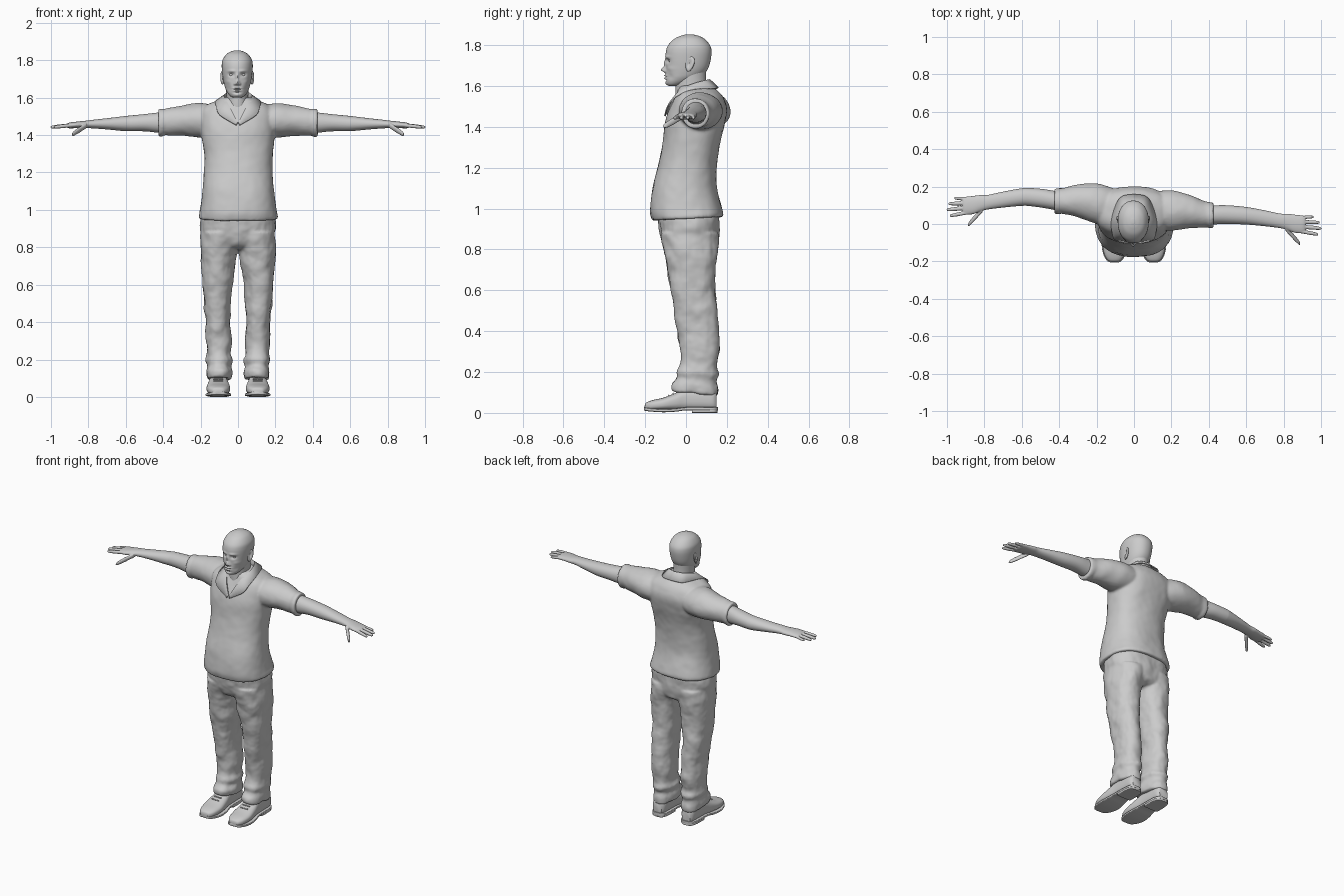
import bpy, bmesh, math
from mathutils import Vector, Matrix

TAU = 2 * math.pi


def spline(keys, steps):
    """Catmull-Rom interpolation of a list of equal-length tuples."""
    out = []
    for i in range(len(keys) - 1):
        a, b = keys[max(i - 1, 0)], keys[i]
        c, d = keys[i + 1], keys[min(i + 2, len(keys) - 1)]
        for k in range(steps):
            t = k / steps
            out.append([0.5 * (2*q + (r - p)*t + (2*p - 5*q + 4*r - s)*t*t + (3*q - p - 3*r + s)*t**3)
                        for p, q, r, s in zip(a, b, c, d)])
    return out + [list(keys[-1])]


def loft(bm, axis, keys, n=2.0, seg=48, steps=5, fn=lambda p: p):
    """Superelliptic rings given as (position on axis, lo, hi, lo, hi) of the other two axes."""
    order = {'X': (0, 1, 2), 'Y': (1, 0, 2), 'Z': (2, 0, 1)}[axis]
    rings = []
    for t, l1, h1, l2, h2 in spline(keys, steps):
        ring = []
        for k in range(seg):
            c, s = math.cos(TAU * k / seg), math.sin(TAU * k / seg)
            p = Vector((0, 0, 0))
            p[order[0]] = t
            p[order[1]] = (l1 + h1) / 2 + (h1 - l1) / 2 * math.copysign(abs(c) ** (2 / n), c)
            p[order[2]] = (l2 + h2) / 2 + (h2 - l2) / 2 * math.copysign(abs(s) ** (2 / n), s)
            ring.append(bm.verts.new(fn(p)))
        rings.append(ring)
    for a, b in zip(rings, rings[1:]):
        for k in range(seg):
            bm.faces.new((a[k], a[(k + 1) % seg], b[(k + 1) % seg], b[k]))
    bm.faces.new(rings[0])
    bm.faces.new(rings[-1])


def finish(bm, name, voxel=0, smooth=0, folds=0, fold_size=0.12):
    """Turn the bmesh into an object, optionally fusing its shells and adding cloth folds."""
    bmesh.ops.recalc_face_normals(bm, faces=bm.faces)
    me = bpy.data.meshes.new(name)
    bm.to_mesh(me)
    bm.free()
    me.shade_smooth()
    me.set_sharp_from_angle(angle=math.radians(50))
    ob = bpy.data.objects.new(name, me)
    bpy.context.collection.objects.link(ob)
    if voxel:
        m = ob.modifiers.new("fuse", 'REMESH')
        m.mode, m.voxel_size, m.use_smooth_shade = 'VOXEL', voxel, True
    if folds:
        m = ob.modifiers.new("folds", 'DISPLACE')
        m.texture = bpy.data.textures.new(name + "_folds", 'CLOUDS')
        m.texture.noise_scale = fold_size
        m.strength = folds
    if smooth:
        m = ob.modifiers.new("relax", 'SMOOTH')
        m.factor, m.iterations = 0.5, smooth
    return ob


def side(s):
    """Mirror to side s; the left arm is held a little further back."""
    return lambda p: Vector((s * p.x, p.y + (0.1 * min(1, max(0, (p.x - 0.08) * 2)) ** 0.7 if s < 0 else 0), p.z))


def flip(s):
    return lambda p: Vector((s * p.x, p.y, p.z))


# shirt: torso and sleeves fused
bm = bmesh.new()
hem = lambda p: Vector((p.x, p.y, p.z + 0.05 * p.y * max(0, 1 - (p.z - 0.95) / 0.2)))
loft(bm, 'Z', [(.95, -.208, .212, -.165, .18), (.965, -.209, .214, -.17, .183), (1.0, -.203, .206, -.176, .176),
               (1.1, -.19, .192, -.166, .153), (1.2, -.181, .184, -.137, .15), (1.3, -.182, .186, -.117, .162),
               (1.4, -.195, .195, -.105, .188), (1.48, -.2, .2, -.085, .2), (1.53, -.195, .195, -.064, .187),
               (1.56, -.165, .165, -.05, .17), (1.585, -.11, .11, -.042, .145), (1.605, -.072, .072, -.03, .115)],
     n=2.4, seg=64, fn=hem)
for s in (1, -1):
    loft(bm, 'X', [(.08, -.03, .17, 1.39, 1.55), (.2, -.035, .18, 1.387, 1.57), (.3, -.022, .155, 1.395, 1.556),
                   (.37, -.02, .125, 1.397, 1.545), (.39, -.018, .12, 1.4, 1.54), (.405, -.024, .118, 1.392, 1.541),
                   (.425, -.022, .113, 1.392, 1.538)], fn=side(s))
finish(bm, "shirt", voxel=.008, smooth=4, folds=.012, fold_size=.15)

# collar: folded strip around the neck, open in a V at the front
inner = [(0, .118, 1.63), (.055, .095, 1.625), (.076, .03, 1.607), (.062, -.03, 1.578), (.034, -.072, 1.525), (.004, -.096, 1.465)]
outer = [(0, .158, 1.59), (.075, .138, 1.588), (.118, .03, 1.582), (.116, -.05, 1.548), (.095, -.087, 1.505), (.008, -.104, 1.452)]
base = [(0, .1, 1.58), (.05, .08, 1.58), (.066, .025, 1.57), (.055, -.025, 1.545), (.03, -.06, 1.5), (.003, -.088, 1.455)]
bm = bmesh.new()
for s in (1, -1):
    rows = [[bm.verts.new((s * p[0], p[1], p[2])) for p in spline(path, 5)] for path in (base, inner, outer)]
    for a, b in zip(rows, rows[1:]):
        for k in range(len(a) - 1):
            bm.faces.new((a[k], a[k + 1], b[k + 1], b[k]))
bmesh.ops.remove_doubles(bm, verts=bm.verts, dist=.0005)
collar = finish(bm, "collar")
m = collar.modifiers.new("thickness", 'SOLIDIFY')
m.thickness, m.offset = .007, 0

# forearms and hands: arm, fingers and thumb fused
def finger(bm, a, b, r, fn):
    a, b = Vector(a), Vector(b)
    keys = []
    for t, f in ((0, 1), (.3, .97), (.55, 1), (.85, .85), (.96, .65), (1, .3)):
        p = a.lerp(b, t)
        keys.append((p.x, p.y - r * f, p.y + r * f, p.z - r * f, p.z + r * f))
    loft(bm, 'X', keys, seg=16, steps=3, fn=fn)


for s, name in ((1, "left_arm"), (-1, "right_arm")):
    bm = bmesh.new()
    loft(bm, 'X', [(.36, -.005, .1, 1.41, 1.525), (.43, -.002, .1, 1.413, 1.52), (.5, .0, .1, 1.42, 1.512),
                   (.6, -.003, .091, 1.421, 1.502), (.7, -.012, .073, 1.43, 1.49), (.78, -.022, .056, 1.436, 1.481),
                   (.82, -.032, .055, 1.437, 1.476), (.86, -.047, .05, 1.437, 1.472), (.9, -.05, .046, 1.436, 1.467),
                   (.915, -.043, .04, 1.44, 1.462)], n=2.1, fn=side(s))
    for y0, x1, y1, r in ((-.038, .985, -.056, .0105), (-.013, 1.002, -.024, .011),
                          (.012, .993, .008, .0105), (.035, .962, .038, .009)):
        finger(bm, (.885, y0, 1.453), (x1, y1, 1.442), r, side(s))
    finger(bm, (.81, -.022, 1.452), (.888, -.106, 1.402), .0155, side(s))
    finish(bm, name, voxel=.0035, smooth=3)

# trousers: hips and legs fused, with gathered cuffs
bm = bmesh.new()
loft(bm, 'Z', [(.785, -.11, .11, -.05, .1), (.81, -.17, .17, -.1, .15), (.88, -.2, .2, -.127, .16),
               (.94, -.2, .2, -.138, .165), (.99, -.185, .185, -.135, .16)], n=2.4, seg=64)
for s in (1, -1):
    drop = lambda p, s=s: Vector((s * p.x, p.y, p.z - .14 * (p.y - .04) * max(0, 1 - p.z / .3)))
    loft(bm, 'Z', [(.095, .037, .166, -.07, .155), (.13, .032, .17, -.07, .157), (.165, .04, .163, -.043, .148),
                   (.195, .03, .171, -.042, .161), (.23, .04, .165, -.028, .15), (.3, .036, .171, -.026, .16),
                   (.4, .042, .174, -.045, .158), (.5, .04, .182, -.06, .152), (.6, .03, .192, -.074, .14),
                   (.7, .016, .197, -.092, .145), (.8, .0, .2, -.11, .155), (.88, -.02, .198, -.125, .158)],
         n=2.2, fn=drop)
finish(bm, "trousers", voxel=.008, smooth=4, folds=.02, fold_size=.09)

# shoes: upper, sole, heel and laces
for s, tag in ((1, "left"), (-1, "right")):
    X = .105
    bm = bmesh.new()
    loft(bm, 'Y', [(y, X - w, X + w, lo, hi) for y, w, lo, hi in
                   ((-.202, .015, .02, .036), (-.195, .034, .014, .05), (-.165, .053, .012, .062), (-.11, .063, .012, .075),
                    (-.05, .058, .012, .098), (0, .05, .012, .12), (.08, .047, .012, .125), (.13, .043, .012, .115),
                    (.15, .03, .012, .1))], n=2.6, seg=40, fn=flip(s))
    finish(bm, tag + "_shoe")
    bm = bmesh.new()
    loft(bm, 'Y', [(y, X - w, X + w, z, z + .016) for y, w, z in
                   ((-.206, .016, .014), (-.198, .038, .01), (-.165, .058, .006), (-.11, .068, .003), (-.05, .063, .006),
                    (0, .054, .012), (.1, .052, .012), (.14, .043, .012), (.156, .022, .012))], n=6, seg=40, fn=flip(s))
    loft(bm, 'Y', [(y, X - w, X + w, 0, .018) for y, w in
                   ((.03, .05), (.04, .052), (.1, .051), (.14, .042), (.155, .02))], n=6, seg=40, fn=flip(s))
    finish(bm, tag + "_sole")
    bm = bmesh.new()
    for k in range(3):
        y, z = -.085 + .022 * k, .085 + .01 * k
        bmesh.ops.create_cone(bm, cap_ends=True, segments=10, radius1=.004, radius2=.004, depth=.05,
                              matrix=Matrix.Translation((s * X, y, z)) @ Matrix.Rotation(math.pi / 2, 4, 'Y'))
    finish(bm, tag + "_laces")

# neck
bm = bmesh.new()
loft(bm, 'Z', [(1.5, -.06, .06, -.05, .09), (1.56, -.063, .058, -.052, .1), (1.6, -.062, .055, -.052, .1),
               (1.64, -.064, .056, -.055, .098), (1.69, -.066, .058, -.05, .1)])
finish(bm, "neck")

# head, with the face modelled as soft bumps (x, z, width, height, depth)
bm = bmesh.new()
loft(bm, 'Z', [(z, -w - .004, w - .004, f, b) for z, w, f, b in
               ((1.6, .018, -.082, -.045), (1.606, .034, -.093, -.02), (1.62, .048, -.099, .02), (1.64, .06, -.1, .06),
                (1.66, .067, -.1, .09), (1.69, .074, -.099, .11), (1.73, .08, -.1, .121), (1.77, .083, -.098, .125),
                (1.8, .079, -.087, .117), (1.83, .06, -.058, .091), (1.846, .035, -.025, .06), (1.853, .01, .003, .028))],
     n=2.15, seg=144, steps=9)
face = [(.03, 1.742, .02, .007, -.006), (.031, 1.723, .015, .01, .013), (.05, 1.685, .014, .012, -.004),
        (.013, 1.673, .006, .006, -.009), (0, 1.71, .008, .018, -.009), (0, 1.68, .011, .012, -.024),
        (0, 1.651, .02, .004, -.007), (0, 1.637, .017, .005, -.007), (0, 1.644, .02, .0022, .004),
        (0, 1.627, .02, .005, .004), (0, 1.613, .017, .008, -.004), (.045, 1.645, .012, .016, .005)]
for v in bm.verts:
    if v.co.y < -.02:
        x, z = abs(v.co.x + .004), v.co.z
        v.co.y += sum(d * math.exp(-((x - fx) / w) ** 2 - ((z - fz) / h) ** 2) for fx, fz, w, h, d in face)
finish(bm, "head")

# eyes and ears
for s, tag in ((1, "left"), (-1, "right")):
    bm = bmesh.new()
    bmesh.ops.create_uvsphere(bm, u_segments=24, v_segments=16, radius=.0125,
                              matrix=Matrix.Translation((s * .031 - .004, -.072, 1.723)))
    finish(bm, tag + "_eye")
    bm = bmesh.new()
    bmesh.ops.create_uvsphere(bm, u_segments=40, v_segments=32, radius=1)
    for v in bm.verts:
        x, y, z = v.co
        if x > 0:
            x -= 1.1 * math.exp(-((y + .15) / .45) ** 2 - ((z - .1) / .55) ** 2)
        y *= 1 + .25 * z
        v.co = (s * (.079 + .011 * x + .006 * y) - .004, .018 + .022 * y + .006 * z, 1.707 + .037 * z)
    finish(bm, tag + "_ear")
